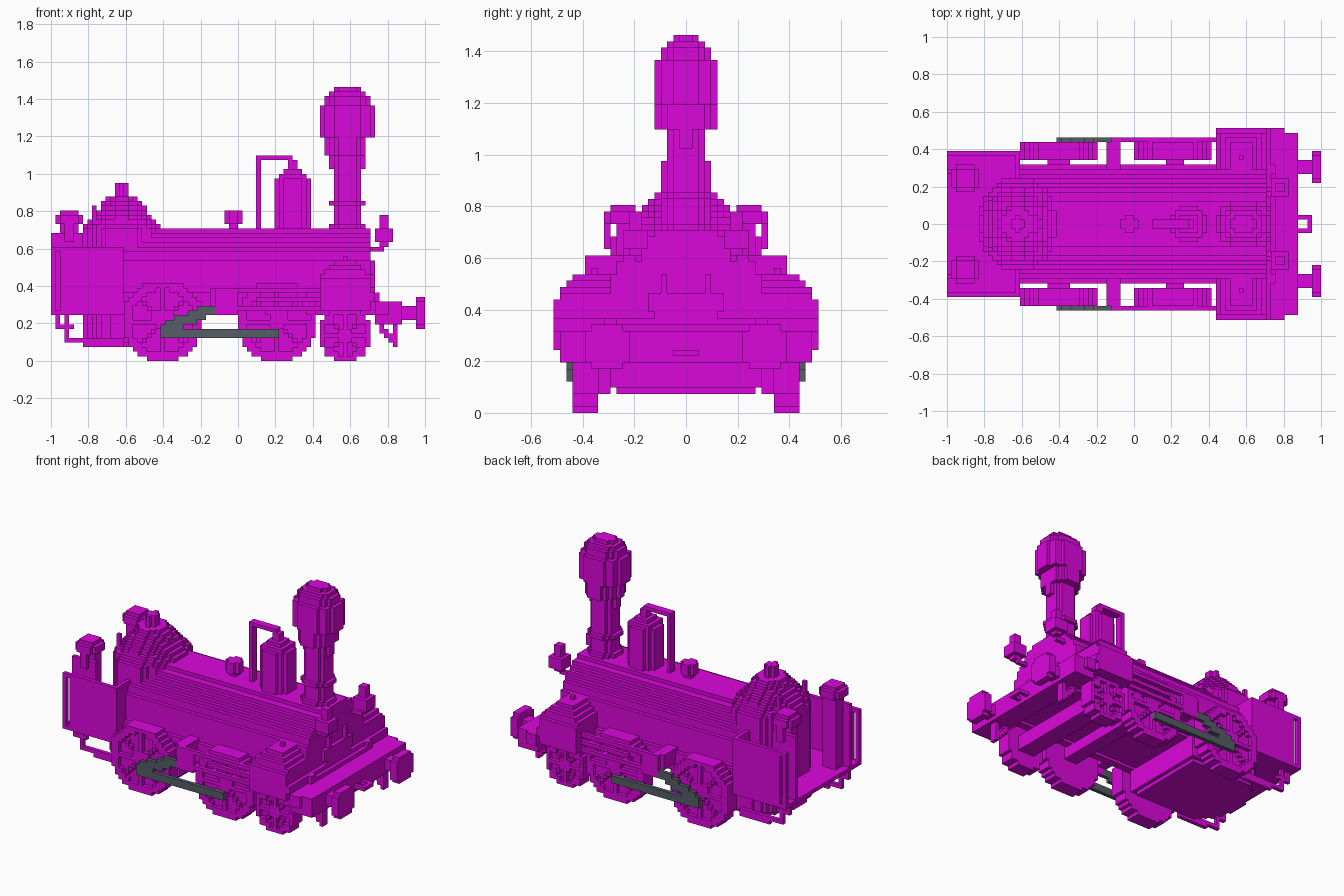
import bpy, bmesh, math
from itertools import product

if "Cube" in bpy.data.objects:
    bpy.data.objects.remove(bpy.data.objects["Cube"], do_unlink=True)

V = 2 / 82  # block size
parts = []
taken = set()


def material(name, rgb):
    m = bpy.data.materials.new(name)
    m.use_nodes = True
    m.diffuse_color = (*rgb, 1)
    m.node_tree.nodes["Principled BSDF"].inputs["Base Color"].default_value = (*rgb, 1)
    return m


MAGENTA = material("magenta", (0.72, 0.002, 0.72))
GREY = material("slate_grey", (0.09, 0.11, 0.135))


def cells(x, y, z, inside=lambda x, y, z: True):
    """Blocks whose centres lie in the given ranges and pass the shape rule."""
    spans = [range(round(a / V), max(round(b / V), round(a / V) + 1)) for a, b in (x, y, z)]
    return {c for c in product(*spans) if inside(*((n + 0.5) * V for n in c))}


def lathe(cx, cy, profile, squash=1.0):
    """Upright round form; profile rows are (bottom, top, radius)."""
    out = set()
    for z0, z1, r in profile:
        out |= cells((cx - r, cx + r), (cy - r * squash, cy + r * squash), (z0, z1),
                     lambda x, y, z: math.hypot(x - cx, (y - cy) / squash) < r + 0.004)
    return out


def tube(x, cy, cz, r):
    """Round form lying along x."""
    return cells(x, (cy - r, cy + r), (cz - r, cz + r),
                 lambda _, y, z: math.hypot(y - cy, z - cz) < r + 0.004)


def mirrored(c):
    return c | {(i, -1 - j, k) for i, j, k in c}


def add(name, filled, mat=MAGENTA):
    """Register a part; blocks already used by earlier parts are skipped."""
    parts.append((name, filled - taken, mat))
    taken.update(filled)


def build(name, filled, mat):
    """Make one object from the exposed skin of its blocks."""
    bm = bmesh.new()
    verts = {}
    for c in filled:
        for axis, side in product(range(3), (0, 1)):
            n = list(c)
            n[axis] += 2 * side - 1
            if tuple(n) in taken:
                continue
            u, w = (axis + 1) % 3, (axis + 2) % 3
            ring = []
            for du, dw in ((0, 0), (1, 0), (1, 1), (0, 1)):
                p = list(c)
                p[axis] += side
                p[u] += du
                p[w] += dw
                p = tuple(p)
                if p not in verts:
                    verts[p] = bm.verts.new([q * V for q in p])
                ring.append(verts[p])
            bm.faces.new(ring if side else ring[::-1])
    me = bpy.data.meshes.new(name)
    bm.to_mesh(me)
    bm.free()
    me.materials.append(mat)
    ob = bpy.data.objects.new(name, me)
    bpy.context.scene.collection.objects.link(ob)


# Rods first, so that their colour wins
add("coupling_rods", mirrored(cells((-0.42, 0.22), (0.44, 0.464), (0.125, 0.17))), GREY)
add("connecting_rods", mirrored(cells(
    (-0.42, -0.12), (0.44, 0.464), (0.14, 0.3),
    lambda x, y, z: abs(z - 0.18 - (x + 0.38) * 0.4) < 0.035)), GREY)

# Boiler with flat underside, smokebox and door
add("boiler", cells((-0.61, 0.7), (-0.3, 0.3), (0.24, 0.71),
                    lambda x, y, z: math.hypot(y, z - 0.42) < 0.3))
add("smokebox", cells((0.44, 0.7), (-0.29, 0.29), (0.3, 0.48)))
add("smokebox_door", cells((0.7, 0.73), (-0.15, 0.15), (0.37, 0.54),
                           lambda x, y, z: (z < 0.47 and abs(y) < z - 0.26) or 0.07 < abs(y) < 0.1))

# Firebox, round at the rear, with stepped conical roof
add("firebox", cells((-0.62, -0.22), (-0.3, 0.3), (0.1, 0.34))
    | cells((-0.62, -0.25), (-0.27, 0.27), (0.08, 0.1))
    | lathe(-0.62, 0, [(0.08, 0.1, 0.2), (0.1, 0.25, 0.212)], 1.38))
roof = [(0.25, 0.71, 0.212)]
roof += [(0.71 + n * V, 0.71 + (n + 1) * V, 0.2 - n * 0.02) for n in range(7)]
add("firebox_dome", lathe(-0.62, 0, roof, 1.15)
    | lathe(-0.62, 0, [(0.85, 0.89, 0.07), (0.88, 0.95, 0.037)]))

# Chimney
add("chimney", lathe(0.585, 0, [(0.68, 0.74, 0.1), (0.74, 0.83, 0.075),
                                (0.83, 0.86, 0.1), (0.85, 1.03, 0.075)])
    | lathe(0.585, 0, [(1.03, 1.1, 0.09), (1.415, 1.44, 0.1), (1.44, 1.465, 0.07)], 0.75)
    | lathe(0.585, 0, [(1.1, 1.2, 0.11)], 1.1)
    | lathe(0.585, 0, [(1.2, 1.37, 0.146), (1.37, 1.415, 0.122)], 0.86))

# Steam dome, pipe and whistle
add("steam_dome", lathe(0.293, 0, [(0.68, 0.98, 0.098), (0.98, 1.0, 0.085),
                                   (1.0, 1.03, 0.06), (1.03, 1.07, 0.03)]))
add("steam_pipe", cells((0.1, 0.122), (-0.024, 0.024), (0.7, 1.1))
    | cells((0.1, 0.29), (-0.024, 0.024), (1.075, 1.1))
    | cells((0.27, 0.29), (-0.024, 0.024), (1.03, 1.1)))
add("whistle", lathe(-0.024, 0, [(0.7, 0.74, 0.025), (0.74, 0.8, 0.046)]))

# Frame, running plate and front beam
add("side_frames", mirrored(cells((-0.6, 0.75), (0.27, 0.32), (0.24, 0.36))))
add("front_platform", cells((0.44, 0.73), (-0.512, 0.512), (0.31, 0.37))
    | cells((0.73, 0.8), (-0.512, 0.512), (0.25, 0.315))
    | cells((0.73, 0.76), (-0.29, 0.29), (0.31, 0.345)))
add("front_beam", cells((0.73, 0.87), (-0.49, 0.49), (0.2, 0.315)))


# Cylinders with rounded tops
def rounded(x, y, z):
    h = (z - 0.33) / 0.22
    return max(math.hypot((y - 0.36) / 0.158, h), math.hypot((x - 0.573) / 0.15, max(h, 0))) < 1


add("cylinders", mirrored(cells((0.44, 0.71), (0.2, 0.52), (0.26, 0.55), rounded)))


# Spoked wheels with axles
def wheel(cx, r):
    def raised(x, y, z):
        dx, dz = abs(x - cx), abs(z - r)
        d = math.hypot(dx, dz)
        spoke = min(dx, dz) < 0.016 or abs(dx - dz) < 0.016
        return d < r + 0.004 and (d > r * 0.8 or d < r * 0.25 or spoke)

    c = cells((cx - r, cx + r), (0.34, 0.415), (0, 2 * r),
              lambda x, y, z: math.hypot(x - cx, z - r) < r + 0.004)
    return c | cells((cx - r, cx + r), (0.415, 0.44), (0, 2 * r), raised)


for name, cx, r in (("rear", -0.402, 0.213), ("middle", 0.21, 0.213), ("front", 0.573, 0.142)):
    add(name + "_wheels", mirrored(wheel(cx, r)))
    add(name + "_axle", cells((cx - 0.05, cx + 0.05), (-0.34, 0.34), (r - 0.05, r + 0.05)))

# Slide bars and hangers
add("slide_bars", mirrored(cells((-0.12, 0.44), (0.44, 0.464), (0.37, 0.4))
                           | cells((-0.12, 0.44), (0.44, 0.464), (0.27, 0.295))
                           | cells((-0.12, 0.0), (0.44, 0.464), (0.25, 0.38))
                           | cells((0.1, 0.44), (0.44, 0.464), (0.32, 0.345))))
add("bar_hangers", mirrored(cells((-0.145, -0.07), (0.3, 0.45), (0.29, 0.4))))

# Cab floor, front sheets, side sheets and rails
add("cab_floor", cells((-1, -0.6), (-0.39, 0.39), (0.245, 0.27)))
add("side_sheets", mirrored(cells((-0.94, -0.61), (0.366, 0.39), (0.25, 0.61))))
add("front_sheets", mirrored(cells((-0.634, -0.61), (0.24, 0.39), (0.25, 0.61))))
add("cab_rails", mirrored(cells((-1, -0.98), (0.366, 0.39), (0.25, 0.61))
                          | cells((-1, -0.94), (0.366, 0.39), (0.585, 0.61))))
add("cab_steps", mirrored(cells((-0.93, -0.6), (0.29, 0.32), (0.098, 0.122))
                          | cells((-0.93, -0.905), (0.29, 0.32), (0.1, 0.25))
                          | cells((-0.975, -0.88), (0.29, 0.32), (0.17, 0.195))
                          | cells((-0.975, -0.95), (0.29, 0.32), (0.17, 0.25))
                          | cells((-0.83, -0.6), (0.29, 0.32), (0.075, 0.1))))

# Rear posts, lamps with handles, and gauges
add("rear_posts", mirrored(cells((-0.95, -0.85), (0.2, 0.29), (0.25, 0.68))
                           | cells((-1, -0.83), (0.27, 0.29), (0.25, 0.68))))
add("rear_lamps", mirrored(lathe(-0.902, 0.244, [(0.735, 0.78, 0.075), (0.78, 0.805, 0.05)])
                           | cells((-0.95, -0.85), (0.2, 0.268), (0.68, 0.735))
                           | cells((-0.93, -0.88), (0.293, 0.317), (0.64, 0.76))))
add("gauges", mirrored(cells((-0.78, -0.76), (0.122, 0.146), (0.7, 0.83))))

# Front lamps on brackets
add("front_lamps", mirrored(cells((0.73, 0.82), (0.146, 0.24), (0.645, 0.71))
                            | cells((0.755, 0.8), (0.17, 0.22), (0.6, 0.785))
                            | cells((0.68, 0.78), (0.18, 0.2), (0.59, 0.61))))

# Buffers, coupling and guard irons
add("buffers", mirrored(tube((0.95, 1), 0.305, 0.256, 0.086)
                        | tube((0.87, 0.95), 0.305, 0.256, 0.037)))
add("coupling", mirrored(cells((0.87, 0.95), (0.024, 0.049), (0.22, 0.245)))
    | cells((0.92, 0.95), (-0.049, 0.049), (0.22, 0.245)))
add("guard_irons", mirrored(cells((0.75, 0.86), (0.3, 0.35), (0.075, 0.2),
                                  lambda x, y, z: abs(z - 0.2 + (x - 0.75) * 1.1) < 0.025 or x > 0.825)))

for part in parts:
    build(*part)
